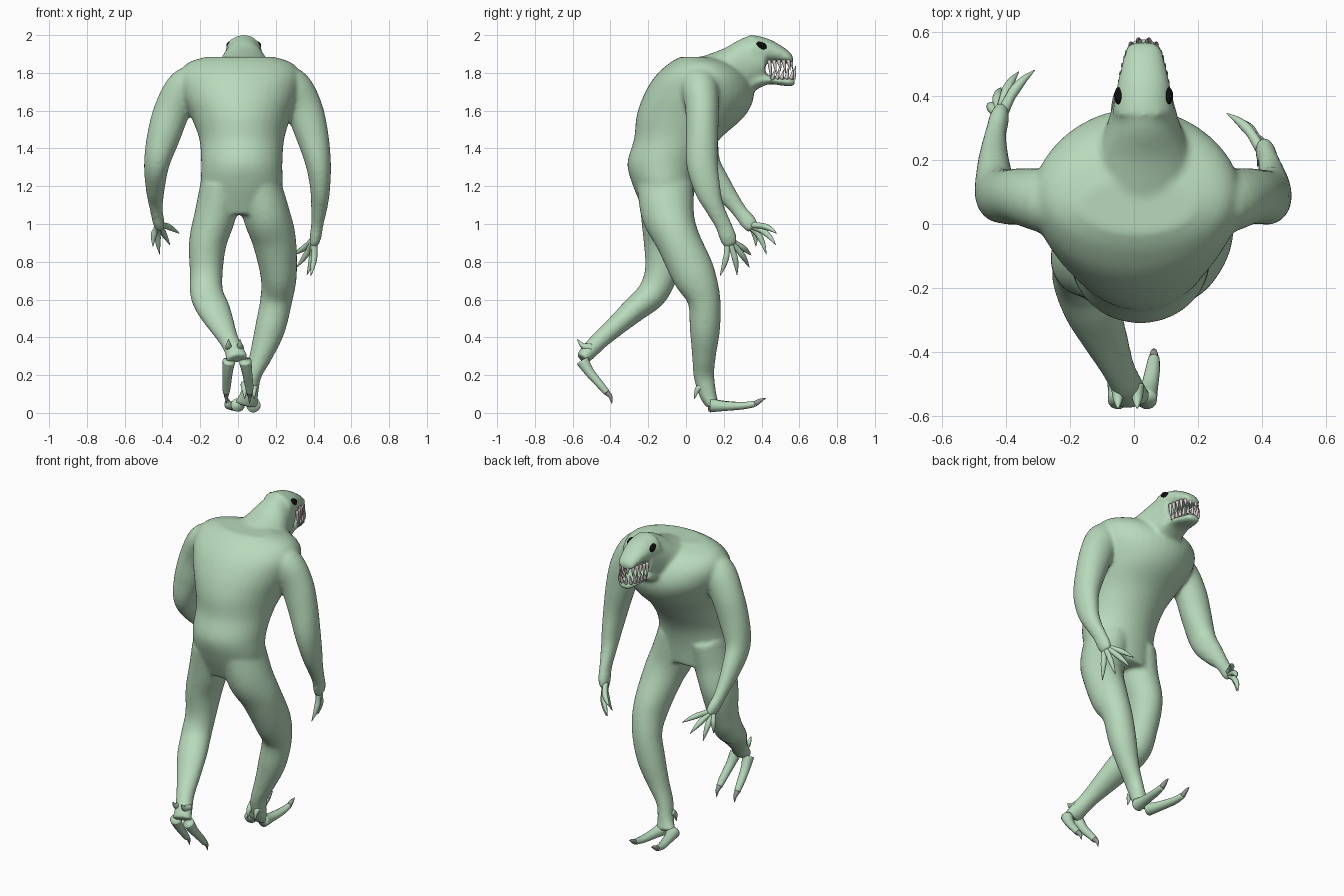
import bpy, bmesh, math
from mathutils import Vector


def material(name, rgb):
    m = bpy.data.materials.new(name)
    m.diffuse_color = (*rgb, 1)
    return m


SKIN = material("pale_green_skin", (0.48, 0.70, 0.50))
TOOTH = material("ivory_teeth", (0.68, 0.62, 0.60))
CLAW = material("grey_claws", (0.30, 0.33, 0.30))
BLACK = material("black_eyes", (0.004, 0.004, 0.004))


def resample(keys, steps):
    """Catmull-Rom interpolation of (x, y, z, ra, rb) keys."""
    out = []
    n = len(keys)
    for i in range(n - 1):
        p0, p1, p2, p3 = (keys[max(0, min(n - 1, i + k))] for k in (-1, 0, 1, 2))
        for s in range(steps):
            t = s / steps
            out.append([0.5 * (2 * b + (c - a) * t + (2 * a - 5 * b + 4 * c - d) * t * t
                               + (3 * b - a - 3 * c + d) * t ** 3)
                        for a, b, c, d in zip(p0, p1, p2, p3)])
    out.append(list(keys[-1]))
    return out


def tube(bm, keys, axis=None, sides=24, steps=5):
    """Closed elliptical loft along the keys; a fixed axis keeps the rings parallel."""
    keys = resample(keys, steps)
    pts = [Vector(k[:3]) for k in keys]
    rings = []
    for i, k in enumerate(keys):
        t = Vector(axis) if axis else pts[min(i + 1, len(pts) - 1)] - pts[max(i - 1, 0)]
        t.normalize()
        side = Vector((1, 0, 0)) - t * t.x
        side.normalize()
        up = t.cross(side)
        ring = []
        for j in range(sides):
            a = 2 * math.pi * j / sides
            ring.append(bm.verts.new(pts[i] + side * (math.cos(a) * max(k[3], .001))
                                     + up * (math.sin(a) * max(k[4], .001))))
        rings.append(ring)
    for r, q in zip(rings, rings[1:]):
        for j in range(sides):
            bm.faces.new((r[j], r[(j + 1) % sides], q[(j + 1) % sides], q[j]))
    bm.faces.new(rings[0][::-1])
    bm.faces.new(rings[-1])


def finish(bm, name, mat):
    bmesh.ops.recalc_face_normals(bm, faces=bm.faces)
    me = bpy.data.meshes.new(name)
    bm.to_mesh(me)
    bm.free()
    me.materials.append(mat)
    for p in me.polygons:
        p.use_smooth = True
    ob = bpy.data.objects.new(name, me)
    bpy.context.collection.objects.link(ob)
    return ob


# ---- body: overlapping lofts fused into one skin ----
bm = bmesh.new()

# torso: (z, x centre, half width, back y, front y)
torso = [(1.05, .02, .19, -.215, .03), (1.2, .02, .215, -.28, .05), (1.32, .02, .215, -.31, .09),
         (1.45, .02, .225, -.275, .18), (1.57, .015, .265, -.262, .31), (1.68, .01, .31, -.225, .36),
         (1.78, .01, .325, -.165, .33), (1.85, .01, .28, -.09, .25), (1.885, .01, .18, -.03, .14)]
tube(bm, [(x, (b + f) / 2, z, w, (f - b) / 2) for z, x, w, b, f in torso], axis=(0, 0, 1), sides=40)


# neck, snout and jaw: (y, half width, bottom z, top z)
def head_loft(rows):
    tube(bm, [(.03, y, (b + t) / 2, w, (t - b) / 2) for y, w, b, t in rows], axis=(0, 1, 0))


head_loft([(.08, .21, 1.56, 1.885), (.2, .165, 1.6, 1.93), (.29, .122, 1.65, 1.98),
           (.36, .1, 1.70, 2.0), (.42, .085, 1.76, 1.985)])
head_loft([(.34, .098, 1.82, 2.003), (.43, .084, 1.852, 1.983), (.5, .068, 1.855, 1.947),
           (.55, .054, 1.845, 1.91), (.567, .03, 1.855, 1.885)])
head_loft([(.34, .09, 1.69, 1.81), (.43, .076, 1.738, 1.79), (.51, .06, 1.732, 1.778),
           (.56, .045, 1.728, 1.775), (.577, .025, 1.738, 1.768)])

# planted right leg
tube(bm, [(.11, -.11, 1.2, .12, .15), (.15, -.095, 1.05, .125, .14), (.19, -.045, .92, .117, .118),
          (.215, .04, .735, .097, .115), (.203, .095, .6, .085, .088), (.168, .1, .44, .08, .08),
          (.12, .095, .3, .06, .063), (.08, .095, .2, .045, .056), (.06, .115, .1, .048, .046),
          (.045, .14, .045, .065, .035)])
# trailing left leg
tube(bm, [(-.09, -.11, 1.2, .11, .15), (-.12, -.11, 1.05, .11, .13), (-.16, -.105, .9, .1, .12),
          (-.168, -.13, .74, .087, .09), (-.165, -.18, .63, .088, .08), (-.13, -.27, .55, .088, .068),
          (-.09, -.36, .47, .072, .056), (-.05, -.45, .39, .053, .048), (-.02, -.51, .33, .052, .045),
          (-.005, -.55, .285, .062, .036)])
# right arm
tube(bm, [(.18, .05, 1.75, .09, .1), (.28, .07, 1.73, .1, .1), (.345, .085, 1.62, .1, .09),
          (.39, .085, 1.48, .088, .086), (.425, .085, 1.32, .068, .084), (.435, .115, 1.18, .052, .07),
          (.43, .15, 1.09, .044, .052), (.42, .195, 1.0, .033, .044), (.41, .222, .93, .031, .046),
          (.4, .235, .885, .022, .036)])
# left arm
tube(bm, [(-.17, .05, 1.75, .09, .1), (-.27, .07, 1.73, .1, .1), (-.345, .085, 1.61, .097, .09),
          (-.395, .085, 1.46, .088, .086), (-.43, .1, 1.32, .068, .083), (-.438, .18, 1.2, .052, .065),
          (-.436, .245, 1.12, .04, .046), (-.43, .29, 1.06, .033, .04), (-.42, .33, 1.01, .031, .044),
          (-.412, .355, .975, .022, .034)])

body = finish(bm, "body", SKIN)
bpy.context.view_layer.objects.active = body
body.select_set(True)
rm = body.modifiers.new("fuse", 'REMESH')
rm.mode = 'VOXEL'
rm.voxel_size = 0.011
rm.use_smooth_shade = True
sm = body.modifiers.new("soften", 'SMOOTH')
sm.factor = 0.5
sm.iterations = 8
for m in ("fuse", "soften"):
    bpy.ops.object.modifier_apply(modifier=m)


# ---- digits: tapered tubes from root to tip with a slight bend ----
def digit(bm, root, tip, r, bend):
    a, b = Vector(root), Vector(tip)
    rows = [(0, 1.1), (.3, .95), (.5, 1.0), (.75, .65), (1, .08)]
    off = Vector(bend)
    tube(bm, [(*(a.lerp(b, t) + off * math.sin(math.pi * t)), r * s, r * s) for t, s in rows],
         sides=10, steps=3)


hands = {
    "right_fingers": ((.405, .225, .92), (.008, .01, 0),
                      [(.385, .18, .725), (.365, .27, .73), (.31, .335, .77), (.29, .345, .835)]),
    "left_fingers": ((-.42, .335, 1.0), (-.008, .01, .012),
                     [(-.31, .48, .95), (-.36, .475, .89), (-.415, .425, .84), (-.45, .37, .88)]),
}
for name, (palm, bend, tips) in hands.items():
    bm = bmesh.new()
    for tip in tips:
        p = Vector(palm)
        p += (Vector(tip) - p) * 0.1
        digit(bm, p, tip, .0165, bend)
    finish(bm, name, SKIN)

# ---- feet: two long toes each, with claws and heel spurs ----
toes = {
    "right": [[(.0, .125, .042, .038, .036), (-.02, .2, .038, .03, .027), (-.045, .3, .038, .025, .02),
               (-.055, .365, .048, .017, .017)],
              [(.082, .13, .04, .038, .038), (.088, .2, .036, .03, .027), (.095, .3, .038, .025, .02),
               (.098, .365, .048, .017, .017)]],
    "left": [[(-.048, -.548, .275, .034, .035), (-.055, -.51, .215, .027, .026), (-.06, -.455, .15, .023, .021),
              (-.062, -.42, .108, .018, .018)],
             [(.038, -.548, .275, .034, .035), (.048, -.51, .215, .027, .026), (.058, -.455, .15, .023, .021),
              (.062, -.42, .108, .018, .018)]],
}
claw_dir = {"right": [(0, .03, .018), (0, .058, .03)], "left": [(0, .02, -.022), (0, .028, -.06)]}
for side, pair in toes.items():
    bm, cb = bmesh.new(), bmesh.new()
    for keys in pair:
        tube(bm, keys, sides=14)
        e = Vector(keys[-1][:3])
        mid, tip = (e + Vector(d) for d in claw_dir[side])
        tube(cb, [(*e, .016, .016), (*mid, .011, .011), (*tip, .001, .001)], sides=10)
    finish(bm, side + "_toes", SKIN)
    finish(cb, side + "_toe_claws", CLAW)

bm = bmesh.new()
for x in (.035, .085):
    tube(bm, [(x, .1, .15, .022, .022), (x, .062, .125, .016, .016), (x, .045, .075, .002, .002)], sides=10)
for x in (-.05, .01):
    tube(bm, [(x, -.5, .345, .022, .022), (x, -.545, .355, .016, .016), (x, -.575, .39, .002, .002)], sides=10)
finish(bm, "heel_spurs", SKIN)

# ---- eyes ----
bm = bmesh.new()
for s in (-1, 1):
    res = bmesh.ops.create_uvsphere(bm, u_segments=20, v_segments=12, radius=1)
    for v in res["verts"]:
        v.co = Vector((.03 + s * .076 + v.co.x * .016, .4 + v.co.y * .028, 1.943 + v.co.z * .021 - v.co.y * .008))
finish(bm, "eyes", BLACK)

# ---- teeth: (y, half width, length), fangs at the back of the upper row ----
upper = [(.44, .07, .1), (.465, .066, .065), (.49, .06, .05), (.515, .053, .06), (.54, .042, .045), (.553, .016, .04)]
lower = [(.455, .064, .035), (.48, .059, .045), (.505, .054, .04), (.53, .048, .055), (.555, .037, .045), (.568, .014, .06)]
bm = bmesh.new()
for row, z, d in ((upper, 1.868, -1), (lower, 1.768, 1)):
    for y, w, h in row:
        for s in (-1, 1):
            x = .03 + s * w
            tube(bm, [(x, y, z, .01, .011), (x + s * .003, y + .007, z + d * h * .55, .007, .008),
                      (x, y + .012, z + d * (h + .01), .001, .001)], sides=8, steps=3)
finish(bm, "teeth", TOOTH)
